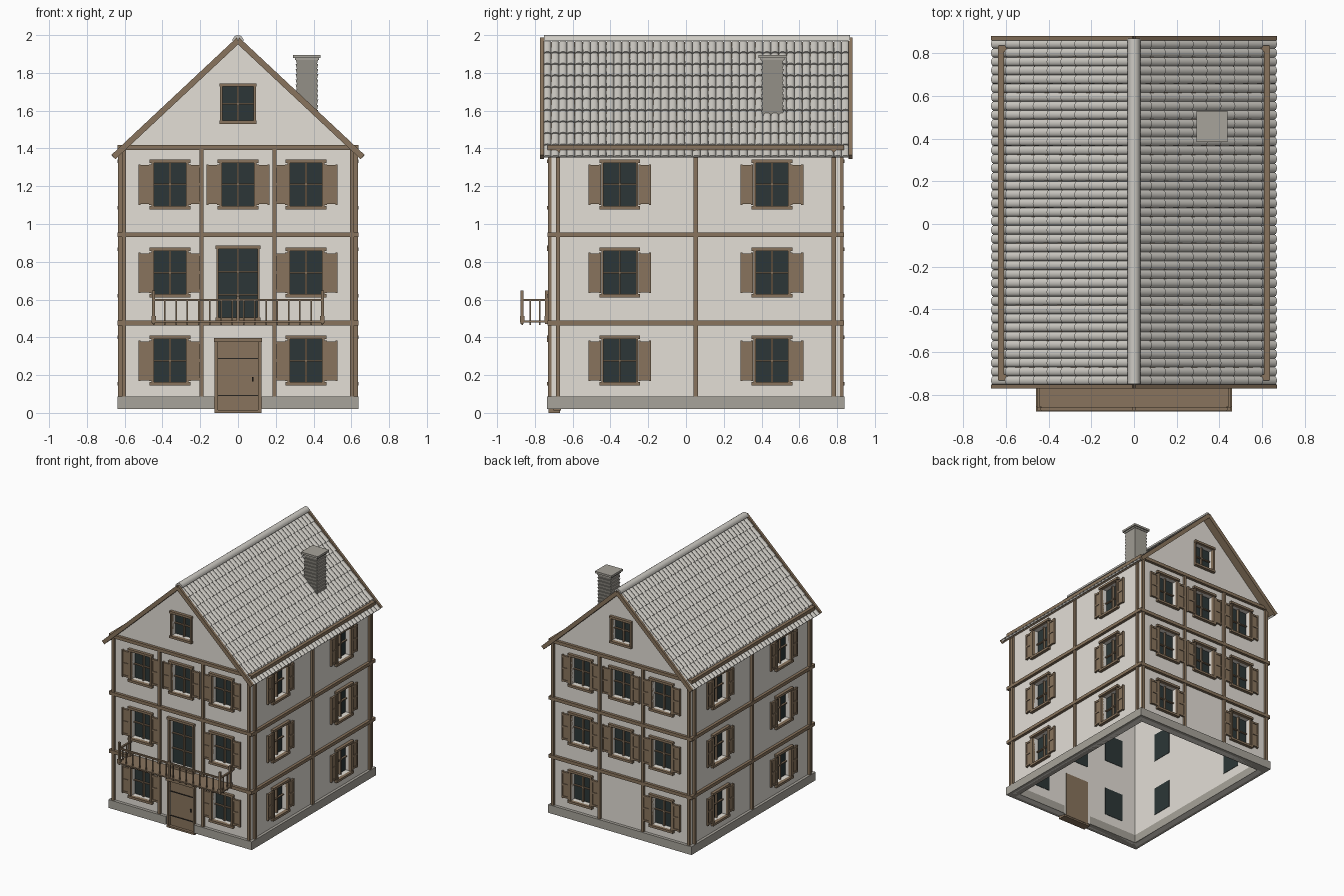
import bpy, bmesh, math
from mathutils import Matrix, Vector

if "Cube" in bpy.data.objects:
    bpy.data.objects.remove(bpy.data.objects["Cube"])


def material(name, rgb):
    m = bpy.data.materials.new(name)
    m.diffuse_color = (*rgb, 1)
    m.use_nodes = True
    m.node_tree.nodes["Principled BSDF"].inputs["Base Color"].default_value = m.diffuse_color
    return m


PLASTER = material("plaster", (0.77, 0.735, 0.675))
TILE = material("roof tile", (0.62, 0.60, 0.555))
STONE = material("stone", (0.39, 0.37, 0.325))
TIMBER = material("timber", (0.25, 0.175, 0.11))
GLASS = material("dark glass", (0.025, 0.037, 0.038))
IRON = material("iron", (0.02, 0.018, 0.015))

I = Matrix.Identity(4)
CY = 0.052            # middle of the house in depth
HX, HY = 0.615, 0.763  # half size of the walls
T = 0.045             # wall thickness


def loft(bm, rings):
    """Closed solid through matching rings of points."""
    vs = [[bm.verts.new(p) for p in r] for r in rings]
    n = len(vs[0])
    for a, b in zip(vs, vs[1:]):
        for i in range(n):
            bm.faces.new((a[i], a[(i + 1) % n], b[(i + 1) % n], b[i]))
    bm.faces.new(vs[0][::-1])
    bm.faces.new(vs[-1])


def box(bm, x0, x1, y0, y1, z0, z1, M=I):
    loft(bm, [[M @ Vector(p) for p in ((x0, y0, z), (x1, y0, z), (x1, y1, z), (x0, y1, z))]
              for z in (z0, z1)])


def finish(name, bm, mat, smooth=False):
    bmesh.ops.recalc_face_normals(bm, faces=bm.faces[:])
    me = bpy.data.meshes.new(name)
    bm.to_mesh(me)
    bm.free()
    ob = bpy.data.objects.new(name, me)
    bpy.context.collection.objects.link(ob)
    me.materials.append(mat)
    if smooth:
        bpy.ops.object.select_all(action='DESELECT')
        ob.select_set(True)
        bpy.context.view_layer.objects.active = ob
        bpy.ops.object.shade_smooth_by_angle(angle=math.radians(42))
    return ob


# Facade frames: local x runs along the wall, local -y points out of it
def facade(x, y, deg):
    return Matrix.Translation((x, y, 0)) @ Matrix.Rotation(math.radians(deg), 4, 'Z')


FRONT, BACK = facade(0, CY - HY, 0), facade(0, CY + HY, 180)
RIGHT, LEFT = facade(HX, CY, 90), facade(-HX, CY, 270)


def plate(bm, M, s0, s1, z0, z1, d0, d1):
    """Box on a facade, from depth d0 to d1 measured outward."""
    box(bm, s0, s1, -d1, -d0, z0, z1, M)


holes, panes, bars, frames, shutters = (bmesh.new() for _ in range(5))


def opening(M, s, z0, z1, w, rows, lip=0.012):
    """Wall hole, glass, glazing bars and a frame with head and sill."""
    plate(holes, M, s - w, s + w, z0, z1, -0.1, 0.1)
    plate(panes, M, s - w, s + w, z0, z1, -T - 0.003, -T + 0.009)
    plate(bars, M, s - 0.005, s + 0.005, z0, z1, -T + 0.005, -0.018)
    for k in range(1, rows):
        z = z0 + (z1 - z0) * k / rows
        plate(bars, M, s - w, s + w, z - 0.004, z + 0.004, -T + 0.005, -0.022)
    for e in (-1, 1):
        a, b = sorted((s + e * w, s + e * (w + 0.012)))
        plate(frames, M, a, b, z0, z1, -0.01, 0.018)
    W = w + 0.011 + lip
    plate(frames, M, s - W, s + W, z1, z1 + 0.018, -0.005, 0.024)
    plate(frames, M, s - W, s + W, z0 - 0.018, z0, -0.005, 0.024)


def shuttered_window(M, s, zc):
    opening(M, s, zc - 0.114, zc + 0.114, 0.085, 2)
    for e in (-1, 1):
        def strip(a, b, z0, z1, d):
            lo, hi = sorted((s + e * a, s + e * b))
            plate(shutters, M, lo, hi, zc + z0, zc + z1, 0, d)
        strip(0.099, 0.166, -0.105, 0.102, 0.011)
        for a in (0.099, 0.155):
            strip(a, a + 0.011, -0.109, 0.106, 0.017)
        for z in (-0.105, -0.007, 0.088):
            strip(0.11, 0.155, z, z + 0.014, 0.016)


# Windows on all floors
FLOORS = (0.277, 0.743, 1.21)
for f, z in enumerate(FLOORS):
    for M in (FRONT, BACK):
        for s in (-0.36, 0, 0.36):
            if s or f == 2 or (f == 1 and M is BACK):
                shuttered_window(M, s, z)
    for M in (RIGHT, LEFT):
        for s in (-0.403, 0.403):
            shuttered_window(M, s, z)
for M in (FRONT, BACK):
    opening(M, 0, 1.547, 1.727, 0.083, 2, 0.003)
# Balcony door
opening(FRONT, 0, 0.506, 0.868, 0.103, 3, 0.006)
# Entrance hole
plate(holes, FRONT, -0.107, 0.107, -0.02, 0.376, -0.1, 0.1)

finish("window_panes", panes, GLASS)
finish("glazing_bars", bars, TIMBER)
finish("window_frames", frames, TIMBER)
finish("shutters", shutters, TIMBER)
cutter = finish("opening_cutter", holes, PLASTER)
cutter.hide_render = True

# Walls: two gables and two sides, cut by the openings
ANG = math.atan(0.936)
CA, SA = math.cos(ANG), math.sin(ANG)
walls = []
for name, M in (("front_wall", FRONT), ("back_wall", BACK)):
    bm = bmesh.new()
    prof = ((-HX, 0.02), (HX, 0.02), (HX, 1.38), (0, 1.956), (-HX, 1.38))
    loft(bm, [[M @ Vector((x, y, z)) for x, z in prof] for y in (0, T)])
    walls.append(finish(name, bm, PLASTER))
for name, M in (("right_wall", RIGHT), ("left_wall", LEFT)):
    bm = bmesh.new()
    plate(bm, M, -HY + T, HY - T, 0.02, 1.38, -T, 0)
    walls.append(finish(name, bm, PLASTER))
for w in walls:
    mod = w.modifiers.new("openings", 'BOOLEAN')
    mod.object, mod.operation, mod.solver = cutter, 'DIFFERENCE', 'EXACT'
    bpy.context.view_layer.objects.active = w
    bpy.ops.object.modifier_apply(modifier=mod.name)
bpy.data.objects.remove(cutter)

# Plinth, with a gap for the entrance
bm = bmesh.new()
for M in (RIGHT, LEFT):
    plate(bm, M, -HY - 0.025, HY + 0.025, 0.02, 0.086, -T - 0.004, 0.022)
plate(bm, BACK, -HX, HX, 0.02, 0.086, -T - 0.004, 0.025)
for a, b in ((-HX, -0.125), (0.125, HX)):
    plate(bm, FRONT, a, b, 0.02, 0.086, -T - 0.004, 0.025)
finish("plinth", bm, STONE)

# Timber framing: posts and ring beams
bm = bmesh.new()
for M, half, posts in ((FRONT, HX, (-0.603, -0.193, 0.193, 0.603)),
                       (BACK, HX, (-0.603, -0.193, 0.193, 0.603)),
                       (RIGHT, HY, (-0.73, 0, 0.73)), (LEFT, HY, (-0.73, 0, 0.73))):
    for s in posts:
        plate(bm, M, s - 0.011, s + 0.011, 0.086, 1.4, -0.005, 0.019)
    for z in (0.475, 0.943, 1.405):
        plate(bm, M, -half - 0.02, half + 0.02, z - 0.013, z + 0.013, -0.005, 0.022)
finish("timber_framing", bm, TIMBER)

# Entrance door with frame, threshold, board joints and lock
bm = bmesh.new()
plate(bm, FRONT, -0.107, 0.107, 0.012, 0.376, -T - 0.003, -0.004)
for a, b in ((-0.124, -0.107), (0.107, 0.124)):
    plate(bm, FRONT, a, b, 0.012, 0.378, -0.01, 0.016)
plate(bm, FRONT, -0.128, 0.128, 0.376, 0.397, -0.01, 0.024)
plate(bm, FRONT, -0.124, 0.124, 0, 0.014, -T, 0.018)
finish("front_door", bm, TIMBER)
bm = bmesh.new()
for z in (0.092, 0.287):
    plate(bm, FRONT, -0.105, 0.105, z - 0.003, z + 0.003, -0.005, 0.001)
plate(bm, FRONT, 0.074, 0.083, 0.166, 0.19, -0.005, 0.004)
finish("door_ironwork", bm, IRON)

# Balcony: floor, rails, posts and balusters
bm = bmesh.new()
YF = -0.867
box(bm, -0.46, 0.46, -0.88, -0.71, 0.479, 0.489)
box(bm, -0.45, 0.45, YF - 0.007, YF + 0.007, 0.592, 0.603)
for e in (-1, 1):
    x = e * 0.447
    box(bm, x - 0.007, x + 0.007, YF, -0.72, 0.592, 0.603)
    for y in (YF, -0.738):
        box(bm, x - 0.008, x + 0.008, y - 0.008, y + 0.008, 0.47, 0.648)
        box(bm, x - 0.012, x + 0.012, y - 0.012, y + 0.012, 0.489, 0.512)
    for y in (-0.825, -0.775):
        box(bm, x - 0.004, x + 0.004, y - 0.004, y + 0.004, 0.465, 0.595)
for k in range(1, 15):
    x = -0.447 + 0.894 * k / 15
    box(bm, x - 0.004, x + 0.004, YF - 0.004, YF + 0.004, 0.465, 0.595)
box(bm, -0.008, 0.008, YF - 0.008, YF + 0.008, 0.475, 0.62)
finish("balcony", bm, TIMBER)

# Roof: u runs down the slope, h rises from the deck
Z0, Y0, Y1, LEN = 1.963, -0.755, 0.865, 0.893


def on_roof(u, h, y, e):
    return (e * (u * CA + h * SA), y, Z0 - u * SA + h * CA)


deck, tiles, verge = bmesh.new(), bmesh.new(), bmesh.new()
COLS, ROWS, SEG = 39, 10, 6
pitch, row = (Y1 - Y0) / COLS, LEN / ROWS
for e in (-1, 1):
    loft(deck, [[on_roof(u, h, y, e) for u, h in
                 ((0, 0.002), (LEN - 0.01, 0.002), (LEN - 0.01, -0.008), (0, -0.008))]
                for y in (Y0, Y1)])
    for y in (Y0 - 0.008, Y1 + 0.005):
        loft(verge, [[on_roof(u, h, yy, e) for u, h in
                      ((-0.012, 0.022), (LEN + 0.004, 0.022), (LEN + 0.004, -0.009), (0, -0.009))]
                     for yy in (y - 0.009, y + 0.011)])
    for c in range(COLS):
        yc = Y0 + pitch * (c + 0.5)
        for r in range(ROWS):
            rings = []
            for u, base, rise in ((r * row, 0.0, 0.011), ((r + 1) * row + 0.006, 0.004, 0.017)):
                ring = [on_roof(u, base + rise * math.sin(math.pi * k / SEG),
                                yc + 0.5 * pitch * math.cos(math.pi * k / SEG), e)
                        for k in range(SEG + 1)]
                rings.append(ring)
            loft(tiles, rings)
finish("roof_deck", deck, TIMBER)
finish("verge_boards", verge, TIMBER)
finish("roof_tiles", tiles, TILE, True)

# Ridge cap
bm = bmesh.new()
arc = [(0.03 * math.cos(math.pi * k / 8), 1.968 + 0.032 * math.sin(math.pi * k / 8)) for k in range(9)]
loft(bm, [[(x, y, z) for x, z in arc] for y in (Y0 + 0.004, Y1 + 0.004)])
finish("ridge_cap", bm, TILE, True)

# Chimney: flared brick courses and a stepped cap
bm = bmesh.new()
cx, cy = 0.365, 0.458


def square(h, z):
    return [(cx + a * h, cy + b * h, z) for a, b in ((-1, -1), (1, -1), (1, 1), (-1, 1))]


for k in range(12):
    z = 1.55 + 0.027 * k
    loft(bm, [square(0.053, z), square(0.06, z + 0.027)])
loft(bm, [square(0.063, 1.868), square(0.063, 1.881)])
loft(bm, [square(0.073, 1.88), square(0.073, 1.896)])
finish("chimney", bm, STONE)
